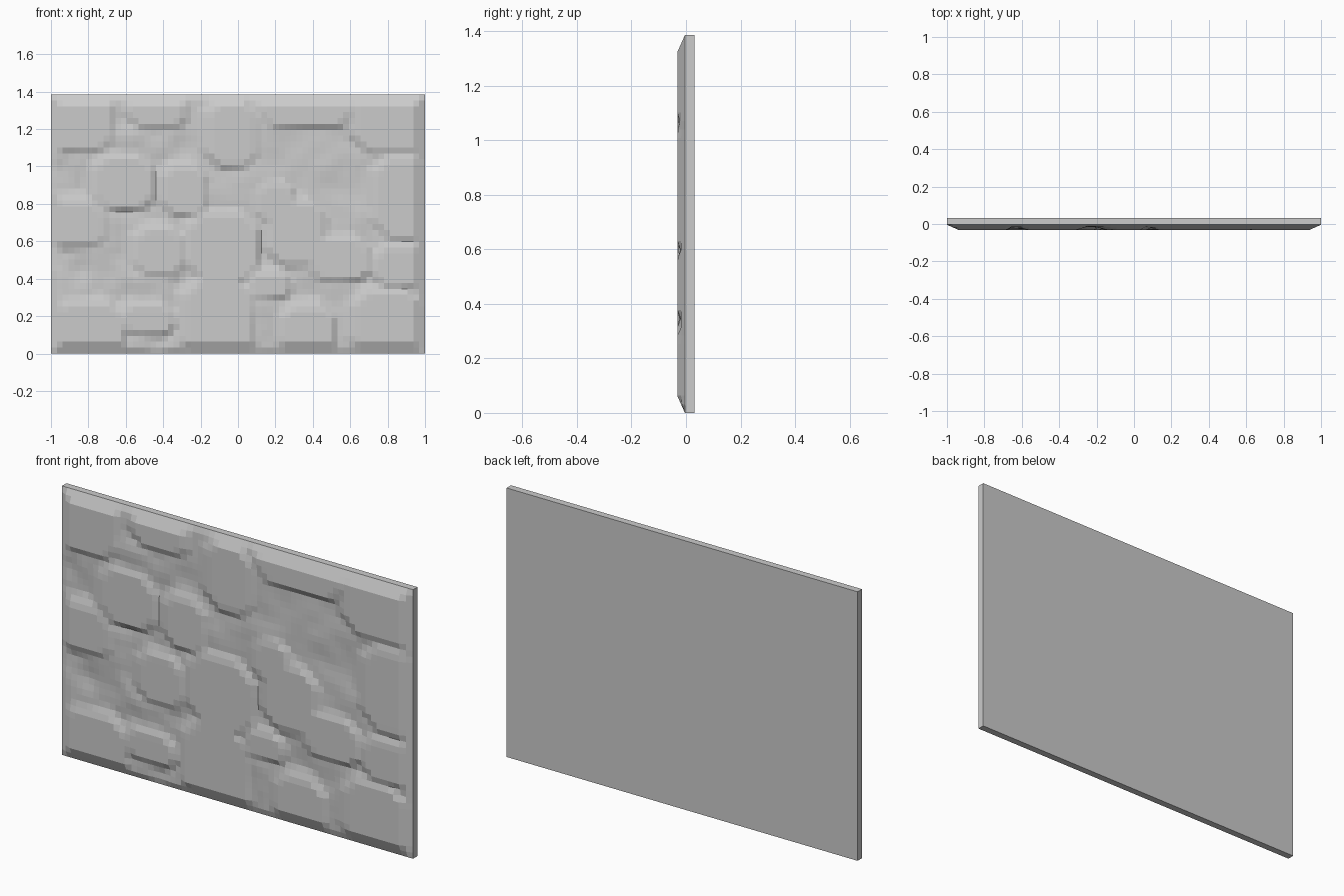
import bpy, bmesh
from mathutils import Vector, noise

cube = bpy.data.objects.get("Cube")
if cube:
    bpy.data.objects.remove(cube)

WIDTH, HEIGHT = 2.0, 1.385
COLS, ROWS = 64, 44
BACK, FLOOR, DEPTH = 0.032, -0.004, 0.028
CELL = WIDTH / COLS

# Raised plates with clipped corners: centre x, centre z, half width, half height
PLATES = [
    (-.85, 1.25, .18, .16), (-.43, 1.31, .14, .1), (-.03, 1.17, .12, .16),
    (.37, 1.31, .24, .09), (.83, 1.24, .2, .16), (.88, .83, .14, .2),
    (-.61, .91, .15, .13), (-.28, .87, .11, .12), (-.08, .57, .18, .17),
    (.21, .8, .09, .1), (.32, .64, .14, .16), (.17, .36, .1, .06),
    (.55, .5, .15, .1), (.88, .46, .14, .1), (.8, .16, .17, .16),
    (.38, .12, .13, .12), (-.1, .18, .18, .2), (-.48, .18, .13, .07),
    (-.8, .13, .18, .13), (-.86, .69, .14, .11), (-.42, .54, .12, .12),
]


def plate_height(x, z, plate):
    """1 on the plate, sloping gently to the upper left and steeply elsewhere."""
    px, pz, half_x, half_z = plate
    level = 1.0
    for i in (-1, 0, 1):
        for j in (-1, 0, 1):
            if i or j:
                side = Vector((i, j)).normalized()
                reach = abs(side.x) * half_x + abs(side.y) * half_z
                if i and j:
                    reach *= 0.8
                away = side.x * (x - px) + side.y * (z - pz) - reach
                slope = 3 * CELL if j > i else CELL
                level = min(level, 1 - away / slope)
    return level


def relief(x, z):
    """Height of the carved front, from 0 to 1."""
    swell = noise.noise(Vector((x, z, 1)) * 4)
    rough = noise.noise(Vector((x, z, 1)) * 9)
    ground = 0.42 + swell / 2 + rough * (0.3 if x < -0.3 else 0.15)
    level = max([ground] + [plate_height(x, z, p) for p in PLATES])
    border = min(1 - abs(x), z, HEIGHT - z) / (2 * CELL)
    return max(0, min(1, level, border))


# Carved panel: a displaced grid whose rim is drawn back to a flat rear face
bm = bmesh.new()
bmesh.ops.create_grid(bm, x_segments=COLS, y_segments=ROWS, size=1)
for vert in bm.verts:
    x, z = vert.co.x, (vert.co.y + 1) * HEIGHT / 2
    vert.co = (x, FLOOR - DEPTH * relief(x, z), z)
rim = [edge for edge in bm.edges if edge.is_boundary]
walls = bmesh.ops.extrude_edge_only(bm, edges=rim)["geom"]
for part in walls:
    if isinstance(part, bmesh.types.BMVert):
        part.co.y = BACK
open_edges = [edge for edge in bm.edges if edge.is_boundary]
bmesh.ops.holes_fill(bm, edges=open_edges, sides=0)
bmesh.ops.recalc_face_normals(bm, faces=bm.faces[:])
mesh = bpy.data.meshes.new("relief_panel")
bm.to_mesh(mesh)
bm.free()
panel = bpy.data.objects.new("relief_panel", mesh)
bpy.context.collection.objects.link(panel)

# Plain grey stone
stone = bpy.data.materials.new("grey_stone")
stone.use_nodes = True
grey = (0.6, 0.6, 0.6, 1)
stone.diffuse_color = grey
stone.node_tree.nodes["Principled BSDF"].inputs["Base Color"].default_value = grey
mesh.materials.append(stone)
